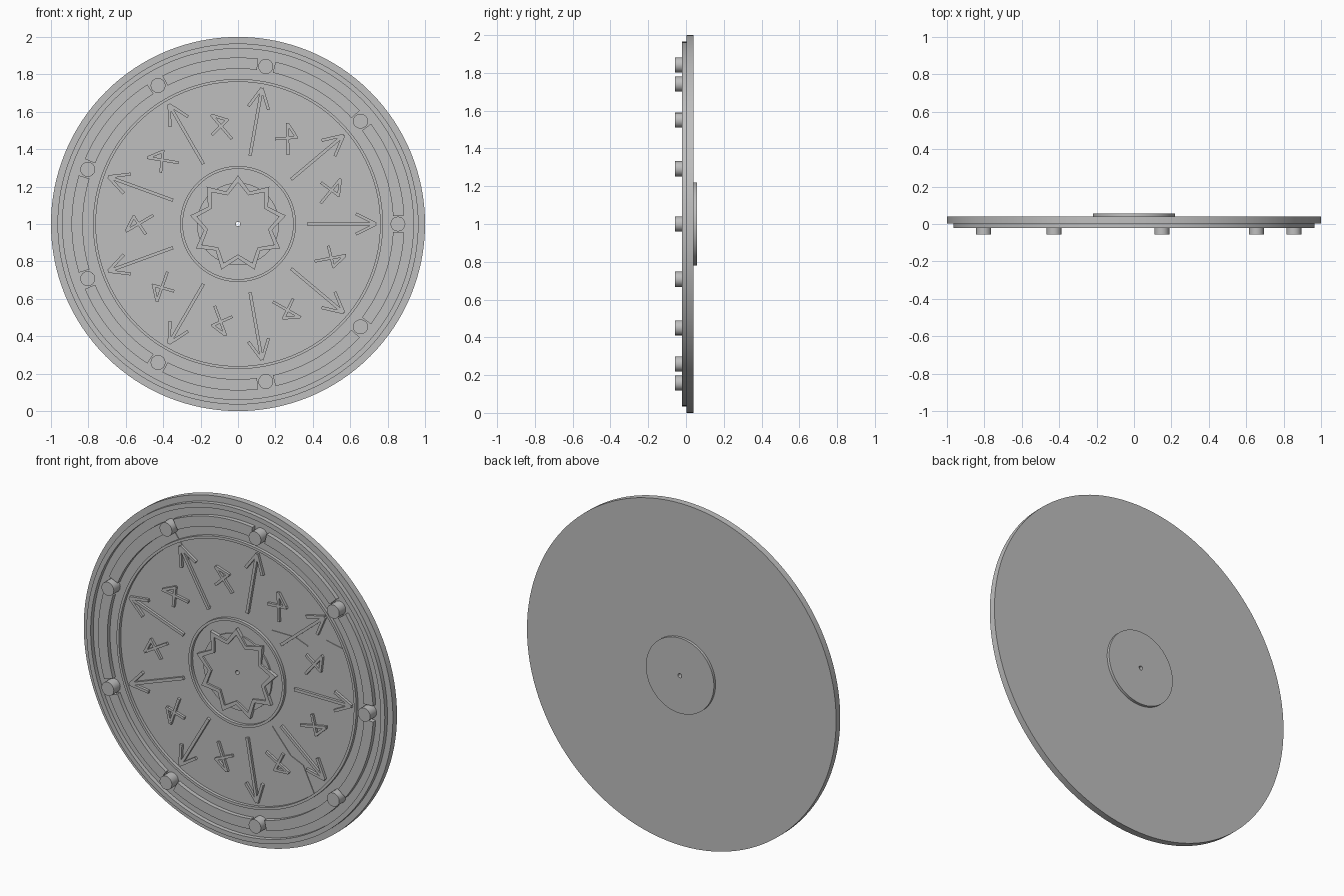
import bpy, bmesh, math
from mathutils import Vector

cube = bpy.data.objects.get("Cube")
if cube:
    bpy.data.objects.remove(cube, do_unlink=True)

stone = bpy.data.materials.new("grey_stone")
stone.use_nodes = True
GREY = (0.52, 0.52, 0.52, 1)
stone.diffuse_color = GREY
stone.node_tree.nodes["Principled BSDF"].inputs["Base Color"].default_value = GREY

CZ = 1.0          # height of the disc centre
FACE = 0.003      # y of the carved field
COUNT = 9
STEP = math.tau / COUNT


def polar(r, a):
    return Vector((r * math.cos(a), r * math.sin(a)))


def prism(bm, pts, front, back):
    """Extrude a flat outline of (x, z) points along y."""
    f = [bm.verts.new((p[0], front, p[1] + CZ)) for p in pts]
    b = [bm.verts.new((p[0], back, p[1] + CZ)) for p in pts]
    bm.faces.new(f)
    bm.faces.new(b[::-1])
    for i in range(len(pts)):
        j = (i + 1) % len(pts)
        bm.faces.new((f[i], b[i], b[j], f[j]))


def band(bm, r0, r1, front, back, start=0, sweep=math.tau, segs=128):
    """Rectangular section swept round the disc axis, closed or as an arc."""
    full = sweep > math.tau - 0.001
    section = ((r0, front), (r1, front), (r1, back), (r0, back))
    rows = []
    for i in range(segs if full else segs + 1):
        a = start + sweep * i / segs
        rows.append([bm.verts.new((r * math.cos(a), y, CZ + r * math.sin(a)))
                     for r, y in section])
    for i in range(segs):
        p, q = rows[i], rows[(i + 1) % len(rows)]
        for k in range(4):
            n = (k + 1) % 4
            bm.faces.new((p[k], p[n], q[n], q[k]))
    if not full:
        bm.faces.new(rows[0])
        bm.faces.new(rows[-1][::-1])


def bar(bm, p, q, width, front, back=FACE + 0.004):
    """Straight strip between two (x, z) points."""
    p, q = Vector(p), Vector(q)
    d = (q - p).normalized()
    side = Vector((-d.y, d.x)) * width / 2
    prism(bm, [p + side, p - side, q - side, q + side], front, back)


def finish(name, bm):
    bmesh.ops.recalc_face_normals(bm, faces=bm.faces)
    mesh = bpy.data.meshes.new(name)
    bm.to_mesh(mesh)
    bm.free()
    mesh.materials.append(stone)
    obj = bpy.data.objects.new(name, mesh)
    bpy.context.collection.objects.link(obj)
    bpy.ops.object.select_all(action="DESELECT")
    obj.select_set(True)
    bpy.context.view_layer.objects.active = obj
    bpy.ops.object.shade_smooth_by_angle(angle=math.radians(30))


# Round parts: inner radius, outer radius, front y, back y
HOLE = 0.012
for name, r0, r1, front, back in (
        ("main_disc", HOLE, 1.0, FACE, 0.041),
        ("back_boss", HOLE, 0.22, 0.035, 0.057),
        ("front_boss", HOLE, 0.22, -0.007, 0.01),
        ("outer_ring", 0.938, 0.965, -0.022, 0.01),
        ("field_ring", 0.76, 0.775, -0.015, 0.01),
        ("centre_ring", 0.295, 0.31, -0.015, 0.01)):
    bm = bmesh.new()
    band(bm, r0, r1, front, back)
    finish(name, bm)

# Raised arcs and studs round the border
GAP = math.radians(3)
for i in range(COUNT):
    a = i * STEP
    bm = bmesh.new()
    band(bm, 0.83, 0.89, -0.022, 0.01, a + GAP, STEP - 2 * GAP, 16)
    finish(f"border_arc_{i + 1}", bm)

    bm = bmesh.new()
    c = polar(0.855, a)
    prism(bm, [c + polar(0.04, k * math.tau / 16) for k in range(16)], -0.057, 0.01)
    finish(f"stud_{i + 1}", bm)

# Arrows pointing outward
for i in range(COUNT):
    a = i * STEP
    out, side = polar(1, a), polar(1, a + math.pi / 2)
    bm = bmesh.new()
    bar(bm, out * 0.37, out * 0.73, 0.017, -0.012)
    for s in (-1, 1):
        bar(bm, out * 0.738, out * 0.63 + side * 0.055 * s, 0.016, -0.0125)
    finish(f"arrow_{i + 1}", bm)

# Carved signs between the arrows, as (outward, sideways) strokes
STROKES = (((0.60, 0.04), (0.453, -0.047)),
           ((0.493, 0.056), (0.561, -0.045)),
           ((0.597, 0.037), (0.555, -0.045)))
for i in range(COUNT):
    a = (i + 0.5) * STEP
    out, side = polar(1, a), polar(1, a + math.pi / 2)
    bm = bmesh.new()
    for k, (p, q) in enumerate(STROKES):
        bar(bm, out * p[0] + side * p[1], out * q[0] + side * q[1],
            0.015, -0.011 - 0.0005 * k)
    finish(f"sign_{i + 1}", bm)

# Nine-pointed star outline
bm = bmesh.new()
loops = []
for tip, valley, y in ((0.26, 0.185, -0.018), (0.222, 0.163, -0.018),
                       (0.222, 0.163, 0.005), (0.26, 0.185, 0.005)):
    pts = [polar(valley if k % 2 else tip, math.pi / 2 + k * STEP / 2)
           for k in range(2 * COUNT)]
    loops.append([bm.verts.new((p.x, y, p.y + CZ)) for p in pts])
for m in range(4):
    p, q = loops[m], loops[(m + 1) % 4]
    for k in range(2 * COUNT):
        n = (k + 1) % (2 * COUNT)
        bm.faces.new((p[k], p[n], q[n], q[k]))
finish("star_outline", bm)

# Thin cracks across the field
CRACKS = (((-0.42, 0.72), (-0.33, 0.60), (-0.29, 0.46), (-0.18, 0.33)),
          ((0.22, 0.30), (0.37, 0.30), (0.45, 0.27)),
          ((0.57, 0.335), (0.70, 0.31)),
          ((0.22, -0.26), (0.34, -0.40), (0.42, -0.435), (0.49, -0.58)))
for i, path in enumerate(CRACKS):
    bm = bmesh.new()
    for p, q in zip(path, path[1:]):
        bar(bm, p, q, 0.006, FACE - 0.004)
    finish(f"crack_{i + 1}", bm)
